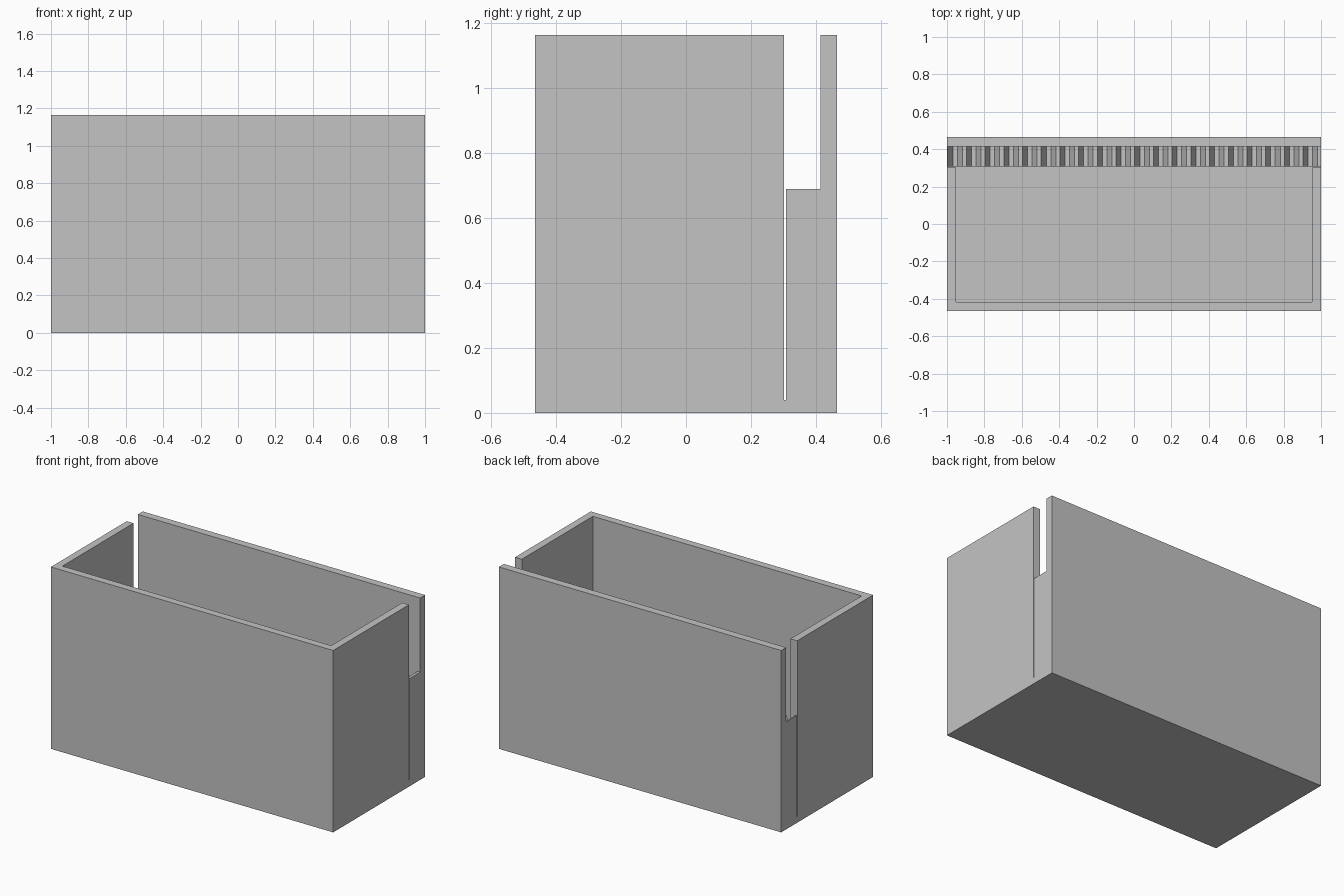
import bpy
import bmesh
from mathutils import Vector

# Remove the default object
if "Cube" in bpy.data.objects:
    bpy.data.objects.remove(bpy.data.objects["Cube"], do_unlink=True)

WIDTH, DEPTH, HEIGHT = 2.0, 0.93, 1.165
WALL, FLOOR = 0.048, 0.04
SLIT_FRONT, SLIT_BACK = 0.302, 0.308    # thin gap in front of the ridged block
RIDGE_TOP, RIDGE_DEPTH = 0.69, 0.06
PITCH = 0.1

grey = bpy.data.materials.new("light grey")
grey.use_nodes = True
grey.diffuse_color = (0.55, 0.55, 0.55, 1)
grey.node_tree.nodes["Principled BSDF"].inputs["Base Color"].default_value = (0.55, 0.55, 0.55, 1)


def prism(name, outline, extrude):
    """Extrude a closed outline of 3D points along a vector."""
    bm = bmesh.new()
    face = bm.faces.new([bm.verts.new(p) for p in outline])
    moved = bmesh.ops.extrude_face_region(bm, geom=[face])["geom"]
    verts = [v for v in moved if isinstance(v, bmesh.types.BMVert)]
    bmesh.ops.translate(bm, verts=verts, vec=Vector(extrude))
    bmesh.ops.recalc_face_normals(bm, faces=bm.faces)
    mesh = bpy.data.meshes.new(name)
    bm.to_mesh(mesh)
    bm.free()
    mesh.materials.append(grey)
    obj = bpy.data.objects.new(name, mesh)
    bpy.context.collection.objects.link(obj)
    return obj


# Solid outer block
hx, hy = WIDTH / 2, DEPTH / 2
box = prism("open_box", [(-hx, -hy, 0), (hx, -hy, 0), (hx, hy, 0), (-hx, hy, 0)],
            (0, 0, HEIGHT))

# Main cavity together with the slit through both side walls
ix, iy, out = hx - WALL, hy - WALL, hx + 0.1
plan = [(-ix, -iy), (ix, -iy), (ix, SLIT_FRONT), (out, SLIT_FRONT),
        (out, SLIT_BACK), (-out, SLIT_BACK), (-out, SLIT_FRONT), (-ix, SLIT_FRONT)]
cavity = prism("cavity_cutter", [(x, y, FLOOR) for x, y in plan], (0, 0, HEIGHT))

# Slot with a row of trapezoid ridges along its bottom
low = RIDGE_TOP - RIDGE_DEPTH
wave = []
for i in range(-1, 21):
    x = -0.996 + i * PITCH
    wave += [(x, RIDGE_TOP), (x + 0.027, low), (x + 0.051, low), (x + 0.078, RIDGE_TOP)]
wave += [(wave[-1][0], HEIGHT + 0.1), (wave[0][0], HEIGHT + 0.1)]
slot_start = (SLIT_FRONT + SLIT_BACK) / 2
slot = prism("ridged_slot_cutter", [(x, slot_start, z) for x, z in wave],
             (0, 0.415 - slot_start, 0))

# Cut both shapes out of the block
for cutter in (cavity, slot):
    cut = box.modifiers.new(cutter.name, "BOOLEAN")
    cut.operation = "DIFFERENCE"
    cut.solver = "EXACT"
    cut.object = cutter
bpy.context.view_layer.update()
evaluated = box.evaluated_get(bpy.context.evaluated_depsgraph_get())
carved = bpy.data.meshes.new_from_object(evaluated)
box.modifiers.clear()
box.data = carved
for cutter in (cavity, slot):
    bpy.data.objects.remove(cutter, do_unlink=True)
